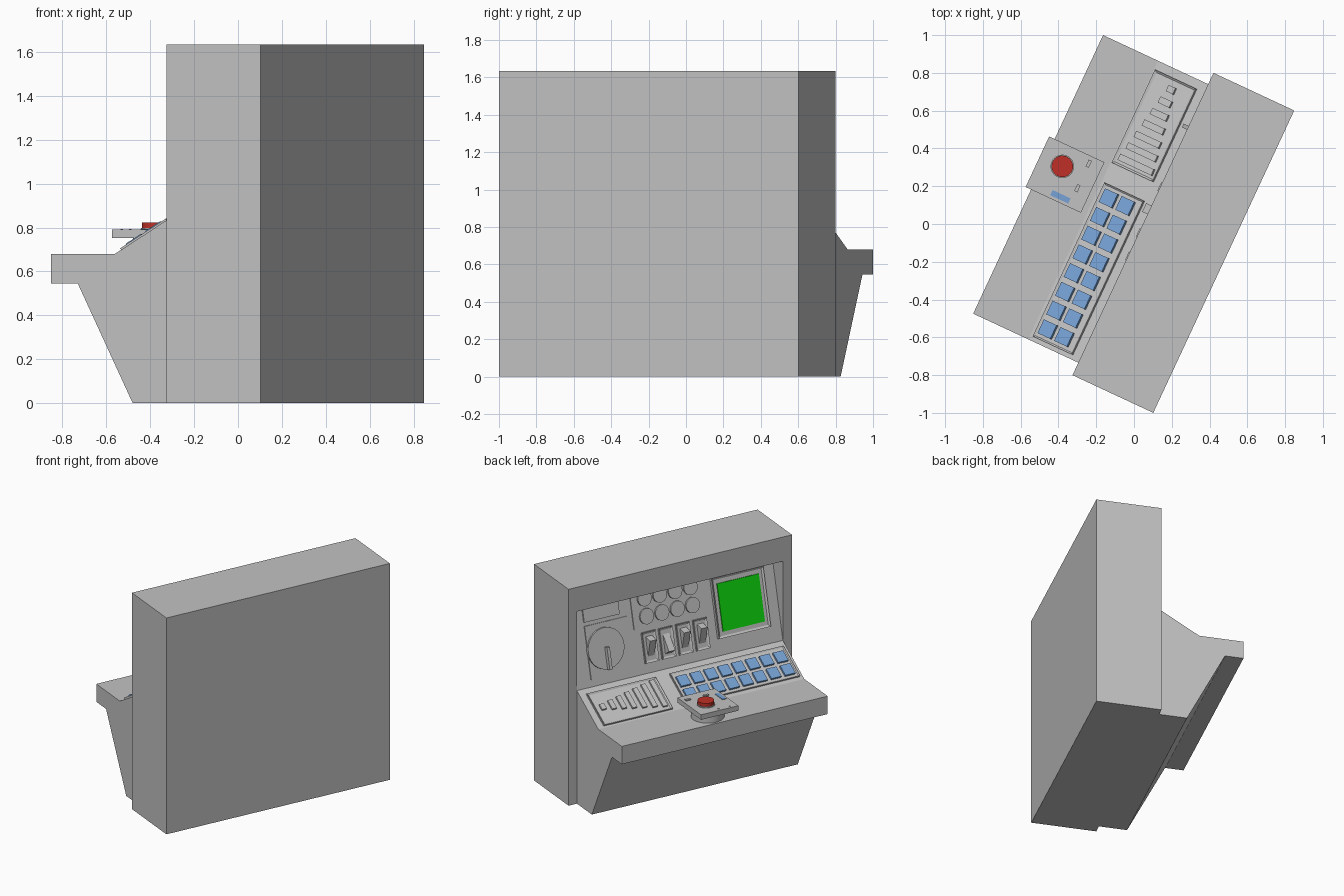
import bpy, bmesh, math
from mathutils import Matrix, Vector

cube = bpy.data.objects.get("Cube")
if cube:
    bpy.data.objects.remove(cube, do_unlink=True)


def material(name, *rgb):
    m = bpy.data.materials.new(name)
    m.use_nodes = True
    m.diffuse_color = (*rgb, 1)
    m.node_tree.nodes["Principled BSDF"].inputs["Base Color"].default_value = (*rgb, 1)
    return m


GREY = material("console grey", 0.54, 0.54, 0.54)
BLUE = material("key blue", 0.18, 0.36, 0.66)
RED = material("alarm red", 0.52, 0.03, 0.02)
GREEN = material("screen green", 0.004, 0.65, 0.004)

# The console is turned in plan; local axes are x along it, y out of its front
TURN = Matrix.Rotation(math.radians(65), 4, 'Z')
LEFT, RIGHT = 0.837, -0.79          # ends of desk and recess
FACE, SILL, LINTEL = -0.043, 0.853, 1.45


def frame(origin, across):
    """Surface frame: x along the console, y across the surface, z outward."""
    u, w = Vector((1, 0, 0)), Vector(across)
    n = u.cross(w).normalized()
    if n.y + n.z < 0:
        n = -n
    m = Matrix((u, w, n)).transposed().to_4x4()
    m.translation = origin
    return TURN @ m


FLAT = frame((0, 0, 0), (0, 1, 0))
SLOPE = frame((0, 0, 0.828), (0, 1, -0.59))
PANEL = frame((0, FACE, SILL), (0, -0.255, 1))


def finish(name, bm, mat, matrix):
    bm.transform(matrix)
    bmesh.ops.recalc_face_normals(bm, faces=bm.faces)
    mesh = bpy.data.meshes.new(name)
    bm.to_mesh(mesh)
    bm.free()
    mesh.materials.append(mat)
    ob = bpy.data.objects.new(name, mesh)
    bpy.context.collection.objects.link(ob)
    return ob


def block(name, fr, x, y, z, mat=GREY, rim=0, sink=0):
    """Box from (min, max) pairs; rim and sink make it a shallow tray."""
    bm = bmesh.new()
    bmesh.ops.create_cube(bm, size=1)
    for v in bm.verts:
        v.co = [r[0] if c < 0 else r[1] for c, r in zip(v.co, (x, y, z))]
    if rim:
        top = max(bm.faces, key=lambda f: f.calc_center_median().z)
        bmesh.ops.inset_region(bm, faces=[top], thickness=rim)
        for v in top.verts:
            v.co.z -= sink
    return finish(name, bm, mat, fr)


def span(centre, size):
    return (centre - size / 2, centre + size / 2)


def disc(name, fr, x, y, z, r, mat=GREY):
    bm = bmesh.new()
    bmesh.ops.create_cone(bm, cap_ends=True, segments=32, radius1=r, radius2=r, depth=z[1] - z[0])
    bmesh.ops.translate(bm, vec=(x, y, sum(z) / 2), verts=bm.verts)
    ob = finish(name, bm, mat, fr)
    bpy.context.view_layer.objects.active = ob
    ob.select_set(True)
    bpy.ops.object.shade_smooth_by_angle()
    ob.select_set(False)
    return ob


def prism(name, fr, profile, x, mat=GREY):
    """Extrude a (y, z) profile along x."""
    bm = bmesh.new()
    f = bm.faces.new([bm.verts.new((x[0], y, z)) for y, z in profile])
    ext = bmesh.ops.extrude_face_region(bm, geom=[f])["geom"]
    bmesh.ops.translate(bm, vec=(x[1] - x[0], 0, 0),
                        verts=[g for g in ext if isinstance(g, bmesh.types.BMVert)])
    return finish(name, bm, mat, fr)


# Cabinet with a recess whose back leans away from the operator
cabinet = block("cabinet", FLAT, (-0.863, 0.903), (-0.515, FACE), (0, 1.633))
cutter = prism("recess_cutter", FLAT,
               [(FACE, SILL), (FACE - 0.152, LINTEL), (0.1, LINTEL), (0.1, SILL)], (RIGHT, LEFT))
cutter.hide_render = True
cut = cabinet.modifiers.new("recess", 'BOOLEAN')
cut.operation, cut.object, cut.solver = 'DIFFERENCE', cutter, 'EXACT'
bpy.context.view_layer.objects.active = cabinet
bpy.ops.object.modifier_apply(modifier="recess")
bpy.data.objects.remove(cutter, do_unlink=True)

# Desk
prism("desk", FLAT, [(FACE, 0), (0.161, 0), (0.437, 0.545), (0.571, 0.545),
                     (0.571, 0.68), (0.25, 0.68), (FACE, SILL)], (RIGHT, LEFT))

# Keypad on the sloped part
block("keypad_tray", SLOPE, (-0.765, 0.133), (0.0, 0.228), (-0.01, 0.014), rim=0.012, sink=0.006)
for row, y in enumerate((0.073, 0.17)):
    for i in range(8):
        block(f"key_{row}_{i}", SLOPE, span(0.067 - i * 0.1094, 0.08), span(y, 0.074),
              (0.0, 0.024), BLUE)

# Bar gauge on the sloped part
block("bar_gauge_tray", SLOPE, (0.245, 0.788), (0.0, 0.238), (-0.01, 0.014), rim=0.015, sink=0.008)
for i in range(7):
    block(f"gauge_bar_{i}", SLOPE, span(0.727 - i * 0.073, 0.036),
          span(0.115, 0.04 + i * 0.026), (0.0, 0.02))

# Swivel control box with the alarm button
disc("control_swivel", FLAT, 0.083, 0.44, (0.67, 0.756), 0.115)
block("control_box", FLAT, (-0.065, 0.23), (0.28, 0.603), (0.752, 0.79))
disc("alarm_collar", FLAT, 0.116, 0.473, (0.785, 0.798), 0.062)
disc("alarm_button", FLAT, 0.116, 0.473, (0.795, 0.823), 0.057, RED)
block("control_label", FLAT, span(-0.034, 0.03), span(0.414, 0.105), (0.785, 0.794), BLUE)
for i, x in enumerate((0.188, 0.045)):
    block(f"control_toggle_{i}", FLAT, span(x, 0.04), span(0.352, 0.018), (0.785, 0.798))
for i, x in enumerate((-0.012, 0.077)):
    disc(f"control_stud_{i}", FLAT, x, 0.578, (0.785, 0.794), 0.006)

# Screen
block("screen_frame", PANEL, (-0.70, -0.29), (0.117, 0.53), (-0.01, 0.024), rim=0.02, sink=0.01)
block("screen", PANEL, (-0.66, -0.33), (0.16, 0.487), (0.0, 0.022), GREEN)

# Round gauges
block("gauge_plate", PANEL, (-0.22, 0.342), (0.312, 0.575), (-0.01, 0.008))
for row, y in enumerate((0.385, 0.508)):
    for i in range(4):
        disc(f"gauge_{row}_{i}", PANEL, 0.238 - i * 0.121, y, (0.0, 0.022), 0.054)

# Lever switches; one is flipped down
for i in range(4):
    x = 0.237 - i * 0.135
    block(f"switch_plate_{i}", PANEL, span(x, 0.108), (0.07, 0.28), (-0.01, 0.015),
          rim=0.02, sink=0.008)
    tip = 0.125 if i == 1 else 0.225
    prism(f"switch_lever_{i}", PANEL, [(0.1, 0), (0.25, 0), (tip, 0.065)], span(x, 0.05))

# Large dial with its pointer, and the plate above it
block("dial_plate", PANEL, (0.387, 0.72), (0.05, 0.415), (-0.01, 0.008))
disc("dial", PANEL, 0.582, 0.239, (0.0, 0.022), 0.142)
block("dial_pointer", PANEL, span(0.582, 0.022), (0.095, 0.25), (0.01, 0.055))
block("label_plate", PANEL, (0.44, 0.72), (0.442, 0.535), (-0.01, 0.012))
